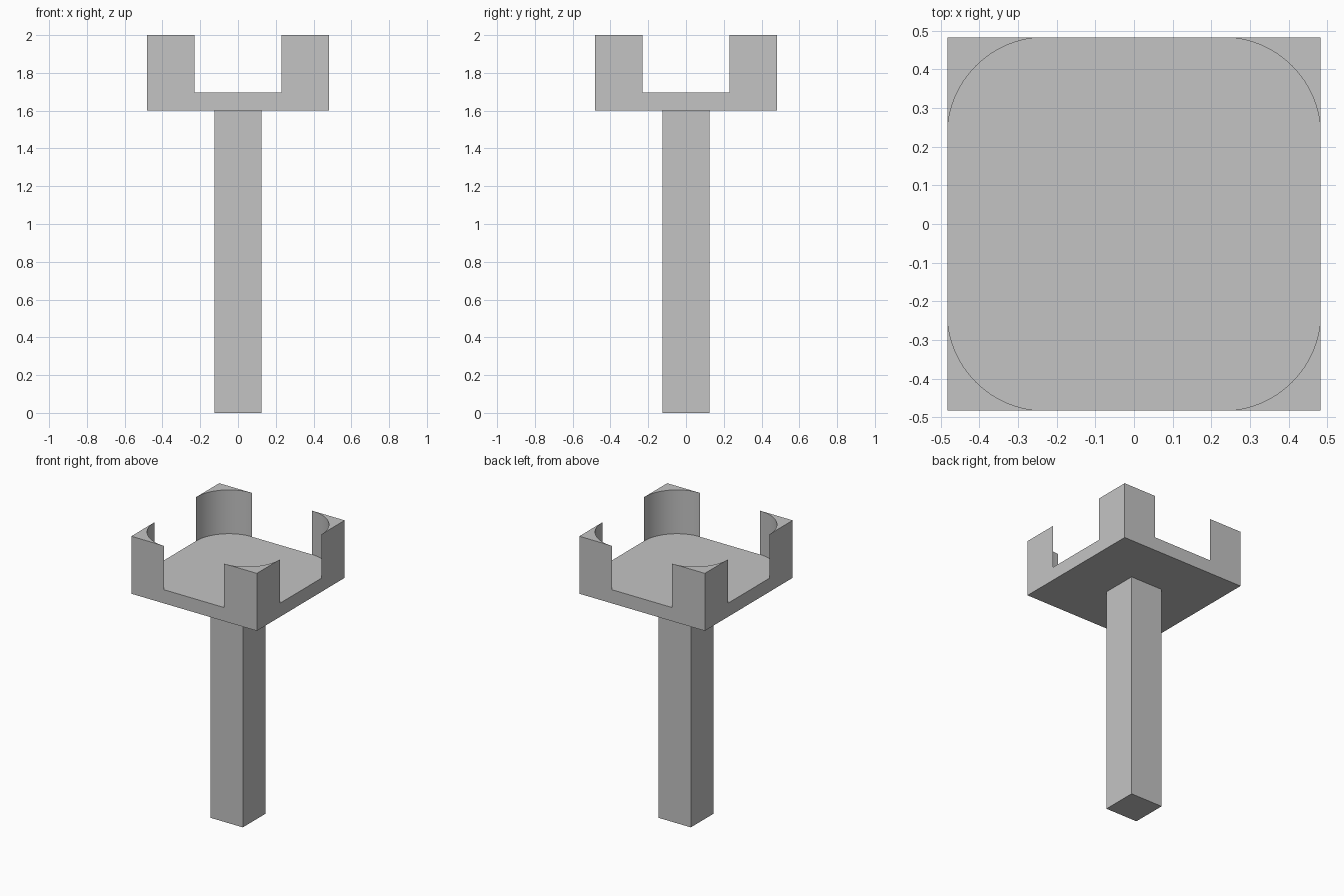
import bpy, bmesh, math

cube = bpy.data.objects.get("Cube")
if cube:
    bpy.data.objects.remove(cube, do_unlink=True)

HALF = 0.483      # half width of the tray
GAP = 0.23        # half width of the openings between the corner posts
STEM = 0.125      # half width of the stem
TRAY_Z, FLOOR_Z, TOP_Z = 1.6, 1.695, 2.0

grey = bpy.data.materials.new("plain grey")
grey.use_nodes = True
colour = (0.55, 0.55, 0.55, 1)
grey.diffuse_color = colour
grey.node_tree.nodes["Principled BSDF"].inputs["Base Color"].default_value = colour


def prism(name, outline, z0, z1):
    """Extrude a flat outline from z0 up to z1."""
    bm = bmesh.new()
    base = bm.faces.new([bm.verts.new((x, y, z0)) for x, y in outline])
    grown = bmesh.ops.extrude_face_region(bm, geom=[base], use_keep_orig=True)
    tops = [v for v in grown["geom"] if isinstance(v, bmesh.types.BMVert)]
    bmesh.ops.translate(bm, verts=tops, vec=(0, 0, z1 - z0))
    bmesh.ops.recalc_face_normals(bm, faces=bm.faces)
    mesh = bpy.data.meshes.new(name)
    bm.to_mesh(mesh)
    bm.free()
    mesh.materials.append(grey)
    obj = bpy.data.objects.new(name, mesh)
    bpy.context.collection.objects.link(obj)
    return obj


def square(h):
    return [(-h, -h), (h, -h), (h, h), (-h, h)]


# Stem and tray floor
prism("stem", square(STEM), 0, TRAY_Z)
prism("tray_floor", square(HALF), TRAY_Z, FLOOR_Z)

# Corner post: square outside, hollowed by a quarter round inside
radius = HALF - GAP
steps = 24
arc = []
for i in range(steps + 1):
    a = math.pi / 2 * i / steps
    arc.append((GAP + radius * math.cos(a), GAP + radius * math.sin(a)))
posts = prism("corner_posts", arc + [(HALF, HALF)], FLOOR_Z, TOP_Z)
posts.data.shade_smooth()
posts.data.set_sharp_from_angle(angle=math.radians(30))

# Repeat the post at all four corners
mirror = posts.modifiers.new("four_corners", "MIRROR")
mirror.use_axis = (True, True, False)
mirror.use_mirror_merge = False
